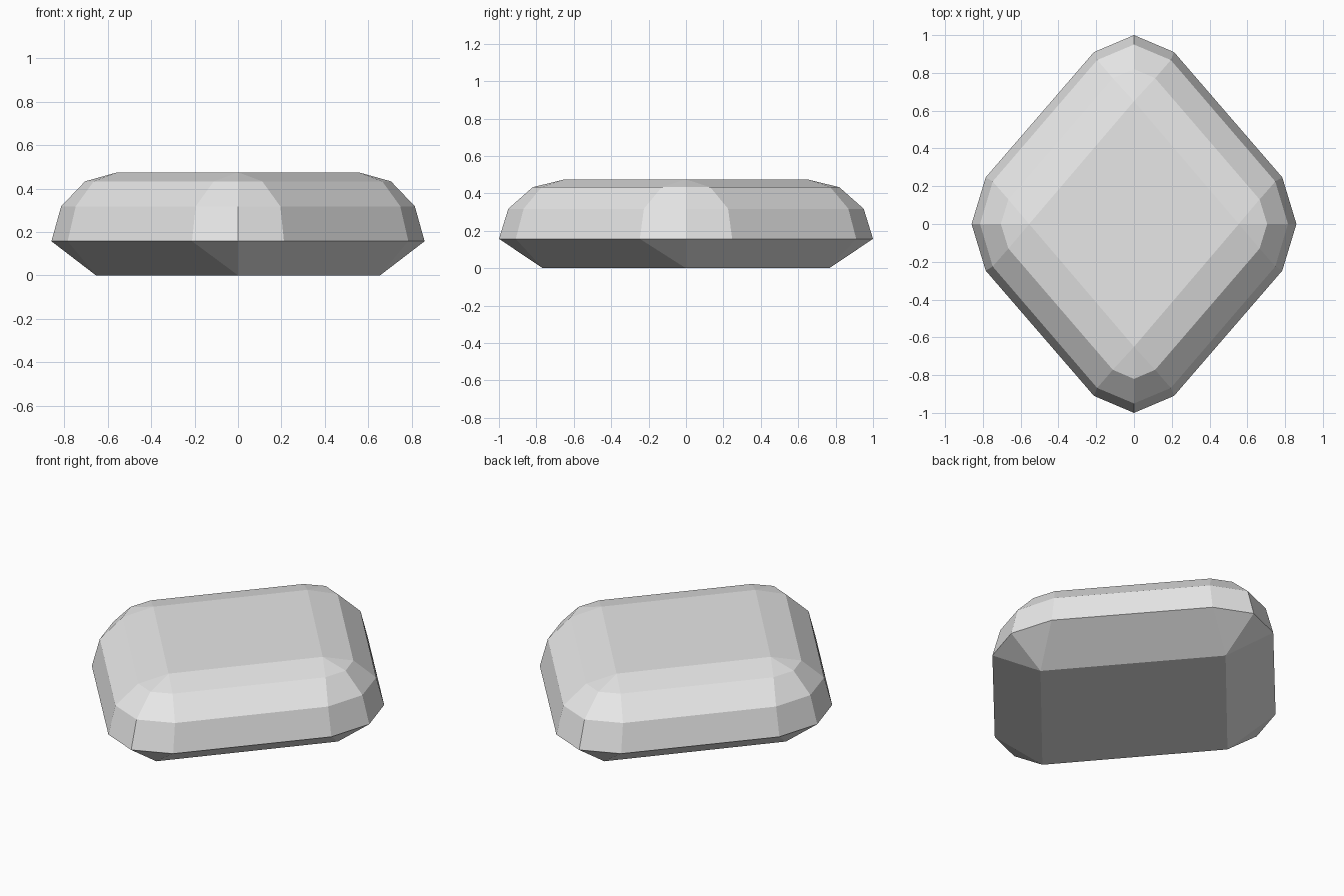
import bpy
import bmesh

cube = bpy.data.objects.get("Cube")
if cube:
    bpy.data.objects.remove(cube, do_unlink=True)

# Single plain colour
grey = bpy.data.materials.new("light grey")
grey.diffuse_color = (0.8, 0.8, 0.8, 1)
grey.use_nodes = True
grey.node_tree.nodes["Principled BSDF"].inputs["Base Color"].default_value = (0.8, 0.8, 0.8, 1)


def ring(bm, z, quarter):
    """Mirror one quarter (+x tip to +y tip) into a full counter-clockwise ring."""
    pts = quarter + [(-x, y) for x, y in quarter[-2::-1]]
    pts += [(x, -y) for x, y in pts[-2:0:-1]]
    return [bm.verts.new((x, y, z)) for x, y in pts]


bm = bmesh.new()

# Cross-sections of the body, from the widest rim up to the shoulder
sections = [
    (0.157, [(0.86, 0), (0.785, 0.247), (0.212, 0.91), (0, 1)]),
    (0.318, [(0.815, 0), (0.748, 0.225), (0.195, 0.868), (0, 0.95)]),
    (0.433, [(0.705, 0), (0.665, 0.13), (0.112, 0.772), (0, 0.82)]),
]
rings = [ring(bm, z, q) for z, q in sections]
bottom = ring(bm, 0, [(0.655, 0), (0, 0.765)])
top = ring(bm, 0.475, [(0.555, 0), (0, 0.65)])

# Side bands
for lower, upper in zip(rings, rings[1:]):
    for i in range(12):
        j = (i + 1) % 12
        bm.faces.new((lower[i], lower[j], upper[j], upper[i]))

# Bevels to the four-cornered end faces: one long facet and two corner triangles per side
for cap, rim in ((top, rings[-1]), (bottom, rings[0])):
    bm.faces.new(cap)
    for k in range(4):
        a, b, c, d = (rim[(3 * k + n) % 12] for n in range(4))
        p, q = cap[k], cap[(k + 1) % 4]
        bm.faces.new((a, b, p))
        bm.faces.new((b, c, q, p))
        bm.faces.new((c, d, q))

bmesh.ops.recalc_face_normals(bm, faces=bm.faces)

mesh = bpy.data.meshes.new("bevelled_block")
bm.to_mesh(mesh)
bm.free()
mesh.materials.append(grey)
block = bpy.data.objects.new("bevelled_block", mesh)
bpy.context.collection.objects.link(block)
